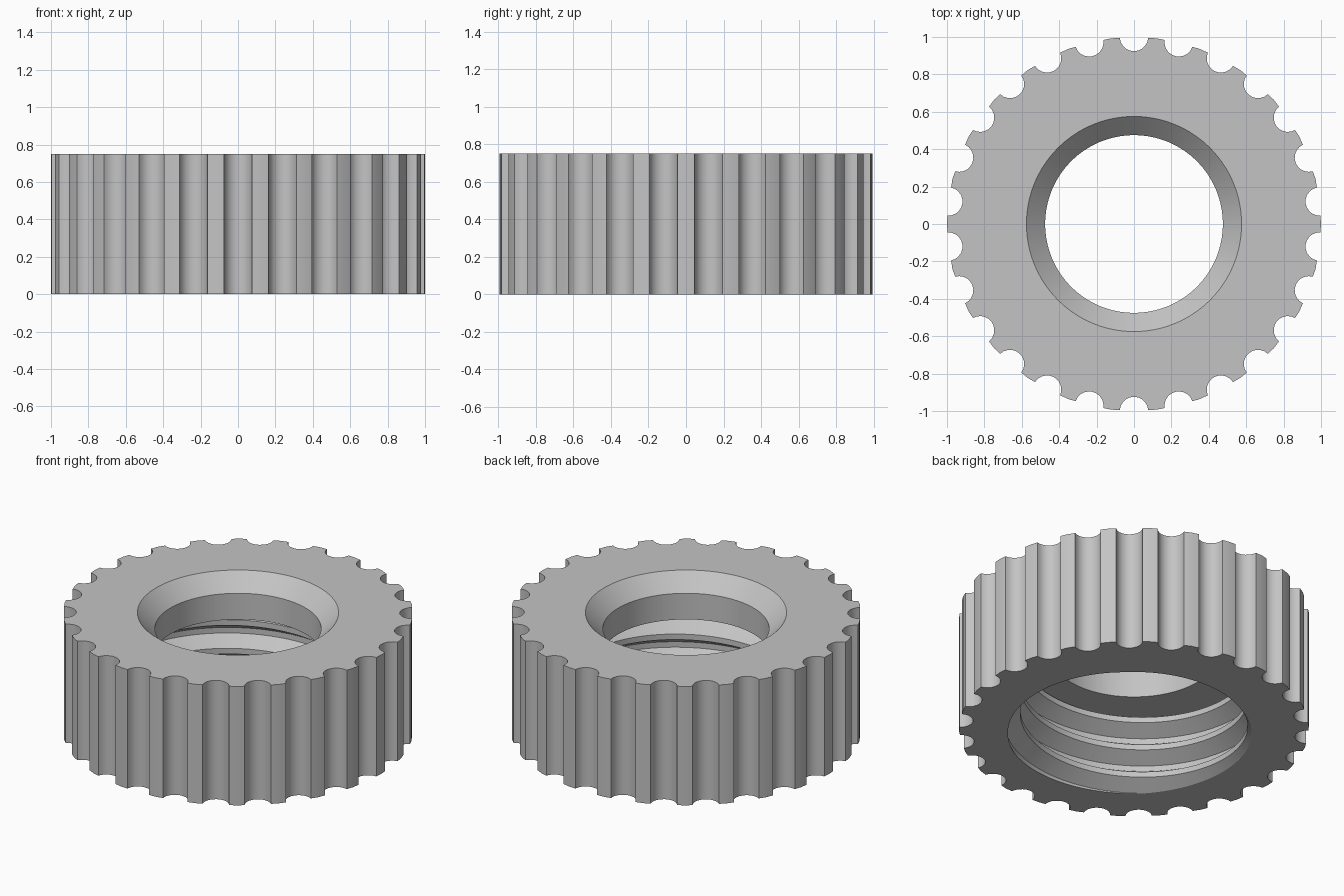
import bpy, bmesh
from math import sin, cos, asin, pi, tau, radians, sqrt

old = bpy.data.objects.get("Cube")
if old:
    bpy.data.objects.remove(old, do_unlink=True)

# Main dimensions
HEIGHT = 0.75
NOTCHES, NOTCH_R, NOTCH_STEPS = 26, 0.076, 10
LIP_R, CHAMFER, LIP_Z = 0.475, 0.1, 0.485
MINOR, MAJOR = 0.65, 0.74
PITCH, FLAT, FLANK = 0.18, 0.035, 0.055
START = radians(-100)


def outline():
    """Angle and radius of each column around the notched rim."""
    columns = []
    for n in range(NOTCHES):
        middle = pi / 2 + n * tau / NOTCHES
        for i in range(NOTCH_STEPS + 1):
            s = NOTCH_R * sin(-pi / 2 + pi * i / NOTCH_STEPS)
            depth = sqrt(max(0, NOTCH_R ** 2 - s * s))
            columns.append((middle + asin(s), cos(asin(s)) - depth))
        columns.append((middle + pi / NOTCHES, 1.0))
    first = columns[0]
    columns.append((first[0] + tau, first[1]))
    return columns


def groove_centre(angle):
    return PITCH * (angle - START) / tau


def thread_radius(angle, z):
    """Radius of the threaded wall: flat root, sloped flanks, flat crest."""
    u = (z - groove_centre(angle) + PITCH / 2) % PITCH - PITCH / 2
    t = min(1, max(0, (abs(u) - FLAT / 2) / FLANK))
    return MAJOR + (MINOR - MAJOR) * t


def section(angle, rim):
    """Closed radial section as (radius, height) pairs."""
    points = [(rim, 0), (rim, HEIGHT), (LIP_R + CHAMFER, HEIGHT),
              (LIP_R, HEIGHT - CHAMFER), (LIP_R, LIP_Z)]
    near, far = FLAT / 2, FLAT / 2 + FLANK
    for turn in range(5, -7, -1):
        for offset in (far, near, -near, -far):
            z = groove_centre(angle) + turn * PITCH + offset
            z = min(LIP_Z, max(0, z))
            points.append((thread_radius(angle, z), z))
    return points


# Sweep the section around the axis
bm = bmesh.new()
rings = [[bm.verts.new((r * cos(a), r * sin(a), z)) for r, z in section(a, rim)]
         for a, rim in outline()]
for left, right in zip(rings, rings[1:]):
    for i in range(len(left)):
        j = (i + 1) % len(left)
        bm.faces.new((left[i], right[i], right[j], left[j]))
bmesh.ops.remove_doubles(bm, verts=bm.verts, dist=0.00005)
bmesh.ops.dissolve_degenerate(bm, edges=bm.edges, dist=0.00005)
bmesh.ops.recalc_face_normals(bm, faces=bm.faces)
mesh = bpy.data.meshes.new("threaded_ring")
bm.to_mesh(mesh)
bm.free()

# Plain grey material
grey = bpy.data.materials.new("light grey")
grey.use_nodes = True
colour = (0.55, 0.55, 0.55, 1)
grey.diffuse_color = colour
grey.node_tree.nodes["Principled BSDF"].inputs["Base Color"].default_value = colour
mesh.materials.append(grey)

ring = bpy.data.objects.new("threaded_ring", mesh)
bpy.context.collection.objects.link(ring)
bpy.ops.object.select_all(action="DESELECT")
ring.select_set(True)
bpy.context.view_layer.objects.active = ring
bpy.ops.object.shade_smooth_by_angle(angle=radians(30))
